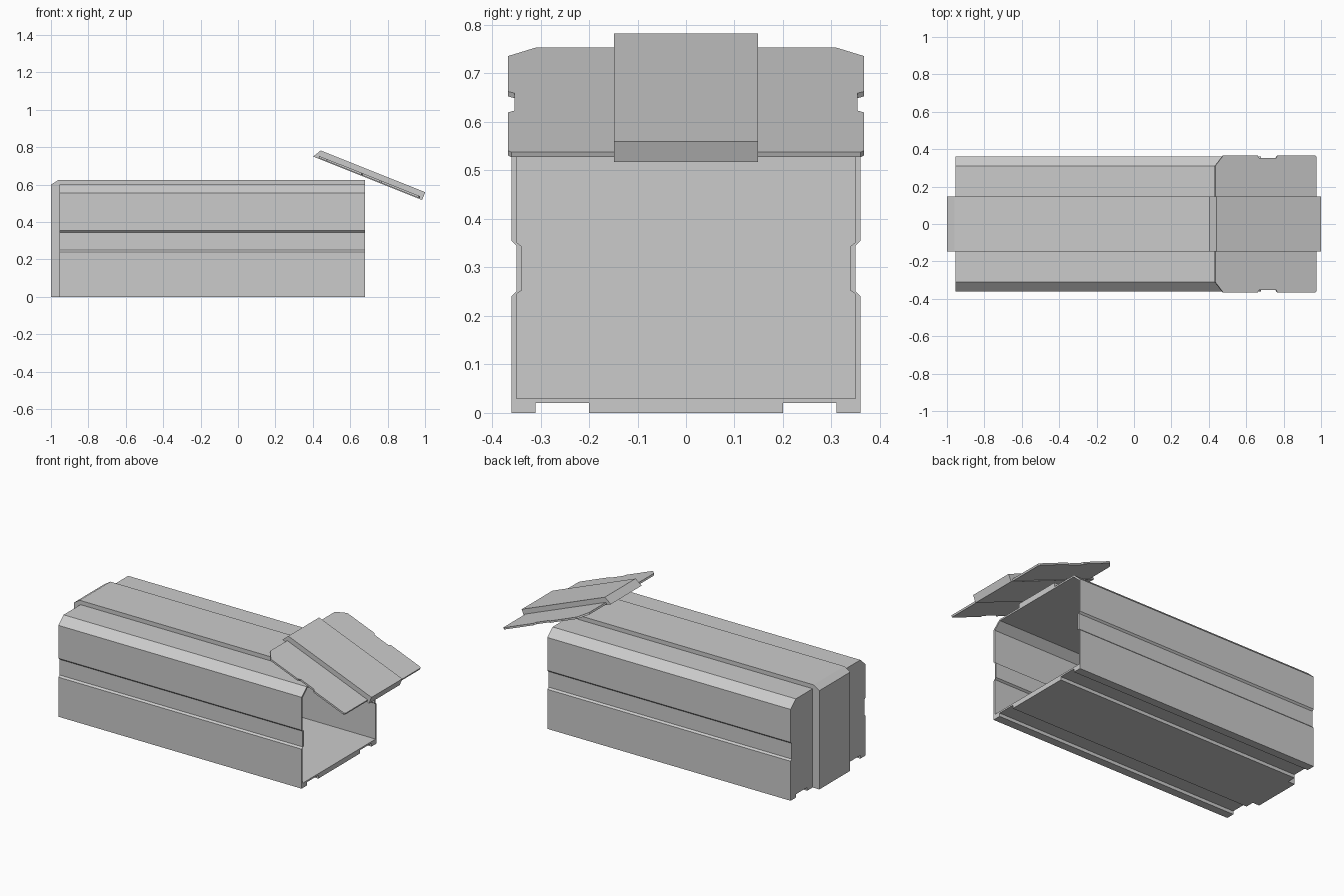
import bpy, bmesh
from math import radians
from mathutils import Matrix, Vector

if "Cube" in bpy.data.objects:
    bpy.data.objects.remove(bpy.data.objects["Cube"])


def finish(name, bm, matrix=None):
    bmesh.ops.recalc_face_normals(bm, faces=bm.faces)
    if matrix:
        bm.transform(matrix)
    mesh = bpy.data.meshes.new(name)
    bm.to_mesh(mesh)
    bm.free()
    obj = bpy.data.objects.new(name, mesh)
    bpy.context.collection.objects.link(obj)
    return obj


def mirrored(half):
    """Close a half profile by mirroring its first coordinate."""
    return half + [(-a, b) for a, b in reversed(half)]


def bridge(bm, a, b):
    for i in range(len(a)):
        j = (i + 1) % len(a)
        bm.faces.new((a[i], a[j], b[j], b[i]))


def prism(name, lower, upper, matrix=None):
    bm = bmesh.new()
    a = [bm.verts.new(p) for p in lower]
    b = [bm.verts.new(p) for p in upper]
    bridge(bm, a, b)
    bm.faces.new(a)
    bm.faces.new(b)
    return finish(name, bm, matrix)


def band(name, profile, matrix=None):
    """Strip with an x-z profile, extruded across the middle."""
    return prism(name, [(x, -0.148, z) for x, z in profile],
                 [(x, 0.148, z) for x, z in profile], matrix)


# Hollow body shell: (y, z) cross-sections, open at the +x end
outer = mirrored([(.2, 0), (.2, .02), (.31, .02), (.31, 0), (.36, 0), (.36, .24),
                  (.35, .25), (.35, .345), (.36, .355), (.36, .555), (.31, .6)])
inner = mirrored([(.19, .03), (.2, .03), (.31, .03), (.32, .03), (.35, .03), (.35, .245),
                  (.338, .253), (.338, .343), (.35, .352), (.35, .55), (.306, .59)])
bm = bmesh.new()
loops = [[bm.verts.new((x, y, z)) for y, z in prof]
         for prof, x in ((outer, -.955), (outer, .68), (inner, .68), (inner, -.945))]
for a, b in zip(loops, loops[1:]):
    bridge(bm, a, b)
bm.faces.new(loops[0])
bm.faces.new(loops[3])
finish("body_shell", bm)

# Raised band over the roof and down the back
band("body_band", [(-1, 0), (-1, .6), (-.96, .625), (.68, .625),
                   (.68, .6), (-.955, .6), (-.955, 0)])

# Raised door, modelled flat (x runs down its length) and then tilted
tilt = Matrix.Translation((.402, 0, .75)) @ Matrix.Rotation(radians(21.75), 4, 'Y')
band("door_band", [(0, 0), (.025, .045), (.627, .045), (.627, 0)], tilt)

# Door panel with chamfered corners and side notches matching the body grooves
panel = mirrored([(.31, .029), (.367, .076), (.367, .273), (.354, .282), (.354, .38),
                  (.367, .389), (.367, .602), (.36, .611)])
prism("door_panel", [(s, y, .004) for y, s in panel],
      [(s, y, .015) for y, s in panel], tilt)
